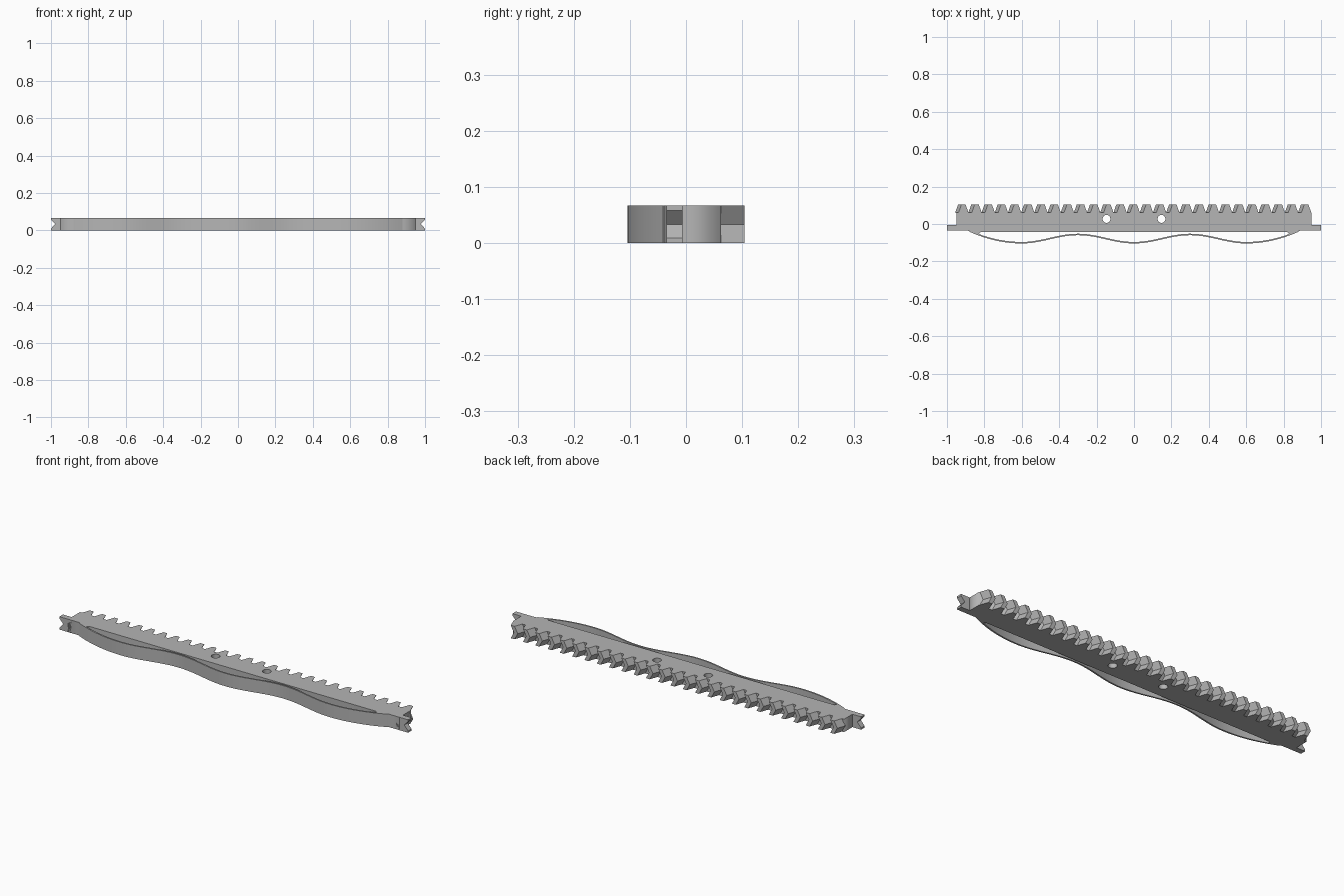
import bpy, bmesh, math

if "Cube" in bpy.data.objects:
    bpy.data.objects.remove(bpy.data.objects["Cube"])

H = 0.067            # overall height
ROOT, TIP = 0.062, 0.104
PITCH, COUNT = 0.0705, 27

grey = bpy.data.materials.new("plain grey")
grey.use_nodes = True
colour = (0.46, 0.46, 0.46, 1)
grey.diffuse_color = colour
grey.node_tree.nodes["Principled BSDF"].inputs["Base Color"].default_value = colour


def add_object(name, mesh):
    obj = bpy.data.objects.new(name, mesh)
    mesh.materials.clear()
    mesh.materials.append(grey)
    bpy.context.collection.objects.link(obj)
    return obj


def finish(name, bm):
    bmesh.ops.recalc_face_normals(bm, faces=bm.faces)
    mesh = bpy.data.meshes.new(name)
    bm.to_mesh(mesh)
    bm.free()
    return add_object(name, mesh)


def loft(bm, sections):
    """Skin a row of equal closed sections and cap both ends."""
    rings = [[bm.verts.new(p) for p in s] for s in sections]
    n = len(rings[0])
    for a, b in zip(rings, rings[1:]):
        for i in range(n):
            j = (i + 1) % n
            bm.faces.new((a[i], a[j], b[j], b[i]))
    bm.faces.new(rings[0])
    bm.faces.new(rings[-1])


def plate(name, outlines):
    """Extrude a flat outline; further outlines become holes."""
    curve = bpy.data.curves.new(name, "CURVE")
    curve.dimensions = "2D"
    curve.fill_mode = "BOTH"
    curve.extrude = H / 2
    for pts in outlines:
        spline = curve.splines.new("POLY")
        spline.points.add(len(pts) - 1)
        for p, (x, y) in zip(spline.points, pts):
            p.co = (x, y, 0, 1)
        spline.use_cyclic_u = True
    temp = bpy.data.objects.new(name + "_outline", curve)
    mesh = bpy.data.meshes.new_from_object(temp)
    bpy.data.objects.remove(temp)
    for v in mesh.vertices:
        v.co.z += H / 2
    return add_object(name, mesh)


# Bar with spring roots at the ends and two through holes
half = [(0.82, -0.043), (0.835, -0.057), (0.89, -0.035), (0.95, -0.035), (0.95, ROOT)]
outline = half + [(-x, y) for x, y in reversed(half)]
holes = [[(cx + 0.021 * math.cos(a * math.tau / 32), 0.027 + 0.021 * math.sin(a * math.tau / 32))
          for a in range(32)] for cx in (-0.147, 0.147)]
plate("rack_bar", [outline] + holes)

# End tabs with a V notch
profile = [(0.93, 0), (1, 0), (1, 0.009), (0.978, H / 2), (1, H - 0.009), (1, H), (0.93, H)]
for side, name in ((1, "left_end_tab"), (-1, "right_end_tab")):
    bm = bmesh.new()
    loft(bm, [[(side * x, y, z) for x, z in profile] for y in (-0.035, -0.006)])
    finish(name, bm)

# Herringbone teeth, the middle of each swept sideways
bm = bmesh.new()
tooth = [(-0.026, ROOT - 0.003), (-0.026, ROOT), (-0.011, TIP),
         (0.011, TIP), (0.026, ROOT), (0.026, ROOT - 0.003)]
for i in range(COUNT):
    cx = 0.005 + (i - (COUNT - 1) / 2) * PITCH
    loft(bm, [[(cx + sweep + x, y, z) for x, y in tooth]
              for z, sweep in ((0, 0), (H / 2, -0.018), (H, 0))])
finish("rack_teeth", bm)


# Wavy leaf spring along the front
def wave(x):
    if abs(x) > 0.6:
        return -0.1 + 0.05 * ((abs(x) - 0.6) / 0.25) ** 2
    return -0.078 - 0.022 * math.cos(math.tau * x / 0.6)


bm = bmesh.new()
sections = []
for i in range(97):
    x = -0.88 + 1.76 * i / 96
    y = wave(x)
    sections.append([(x, y - 0.004, 0), (x, y + 0.004, 0), (x, y + 0.004, H), (x, y - 0.004, H)])
loft(bm, sections)
spring = finish("leaf_spring", bm)
bpy.ops.object.select_all(action="DESELECT")
spring.select_set(True)
bpy.context.view_layer.objects.active = spring
bpy.ops.object.shade_smooth_by_angle(angle=math.radians(30))
